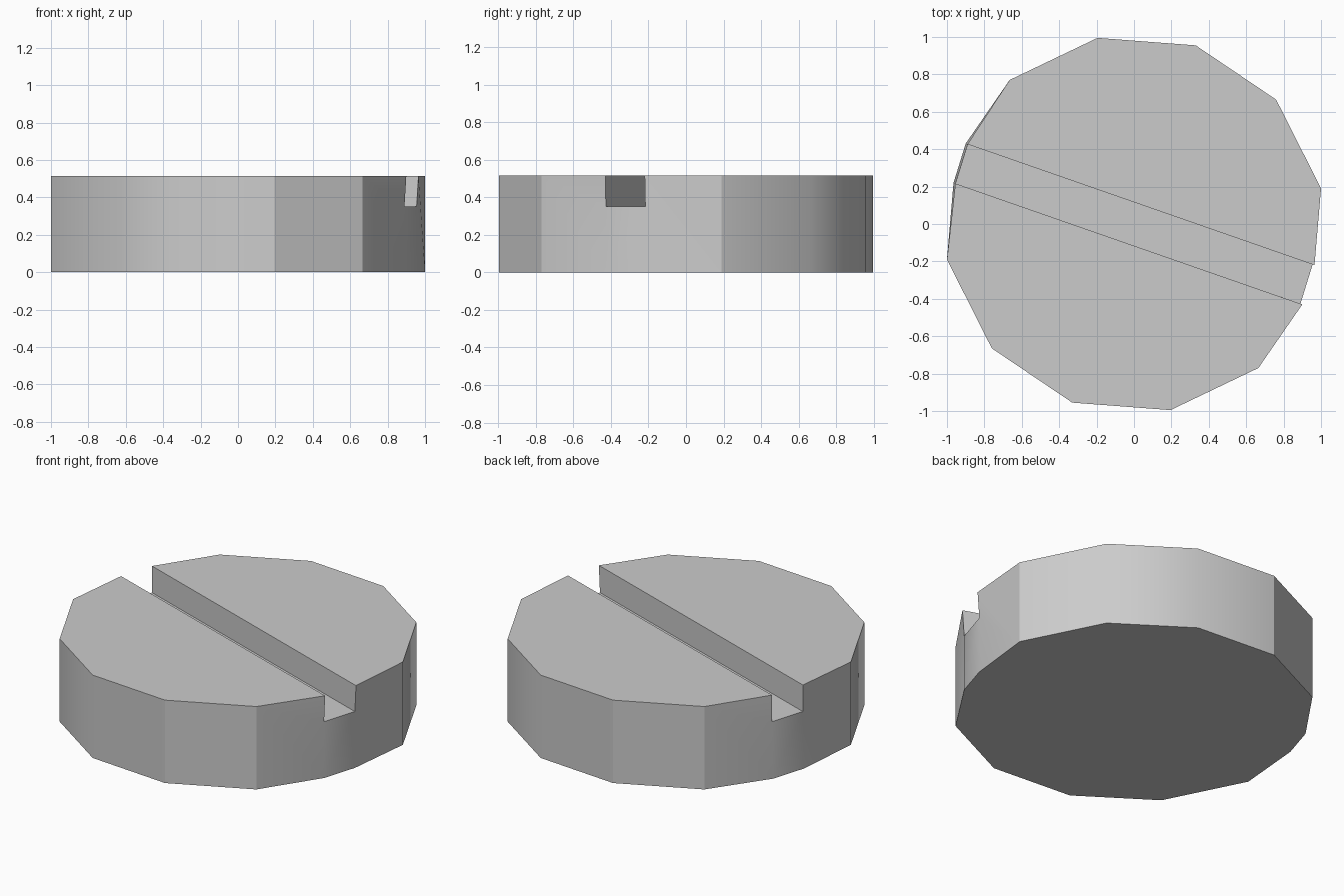
import bpy
import bmesh
from mathutils import Vector

cube = bpy.data.objects.get("Cube")
if cube:
    bpy.data.objects.remove(cube, do_unlink=True)

HEIGHT, FLOOR = 0.515, 0.35
LEAN = Vector((0.01, -0.0035))      # slight lean of the slot ends

# Half of the outline; the other half is the same turned by 180 degrees
half = [Vector(p) for p in ((0.965, -0.22), (1, 0.19), (0.76, 0.665), (0.33, 0.955),
                            (-0.195, 0.995), (-0.665, 0.77), (-0.90, 0.43))]
outline = half + [-p for p in half]
n = len(outline)
slot = (0, 6, 7, 13)                # corners where the slot opens
crisp = (1, 4, 5, 8, 11, 12)        # hard vertical corners

grey = bpy.data.materials.new("light_grey")
grey.use_nodes = True
grey.diffuse_color = (0.6, 0.6, 0.6, 1)
grey.node_tree.nodes["Principled BSDF"].inputs["Base Color"].default_value = (0.6, 0.6, 0.6, 1)

bm = bmesh.new()
bottom, top, floor = [], [], {}
for i, p in enumerate(outline):
    low = mid = high = p
    if i in slot:
        if p.x > 0:
            low = mid = p - LEAN
        else:
            mid = high = p + LEAN
        floor[i] = bm.verts.new((mid.x, mid.y, FLOOR))
    bottom.append(bm.verts.new((low.x, low.y, 0)))
    top.append(bm.verts.new((high.x, high.y, HEIGHT)))

# Outer wall, lowered where the slot opens
for i in range(n):
    j = (i + 1) % n
    ring = [bottom[i], bottom[j]]
    if j in floor:
        ring.append(floor[j])
    if not (i in floor and j in floor):
        ring += [top[j], top[i]]
    if i in floor:
        ring.append(floor[i])
    bm.faces.new(ring).smooth = True

# Underside, two top halves, slot floor and slot walls
bm.faces.new(bottom[::-1])
bm.faces.new(top[:7])
bm.faces.new(top[7:])
bm.faces.new([floor[i] for i in (0, 6, 7, 13)])
for a, b in ((0, 6), (7, 13)):
    bm.faces.new((floor[a], top[a], top[b], floor[b]))

# Only the gentle corners of the outer wall are shaded smooth
for e in bm.edges:
    e.smooth = False
for i in range(n):
    if i not in crisp:
        e = bm.edges.get((bottom[i], floor.get(i, top[i])))
        if e:
            e.smooth = True
bmesh.ops.recalc_face_normals(bm, faces=bm.faces)

mesh = bpy.data.meshes.new("slotted_disc")
bm.to_mesh(mesh)
bm.free()
mesh.materials.append(grey)
bpy.context.collection.objects.link(bpy.data.objects.new("slotted_disc", mesh))
